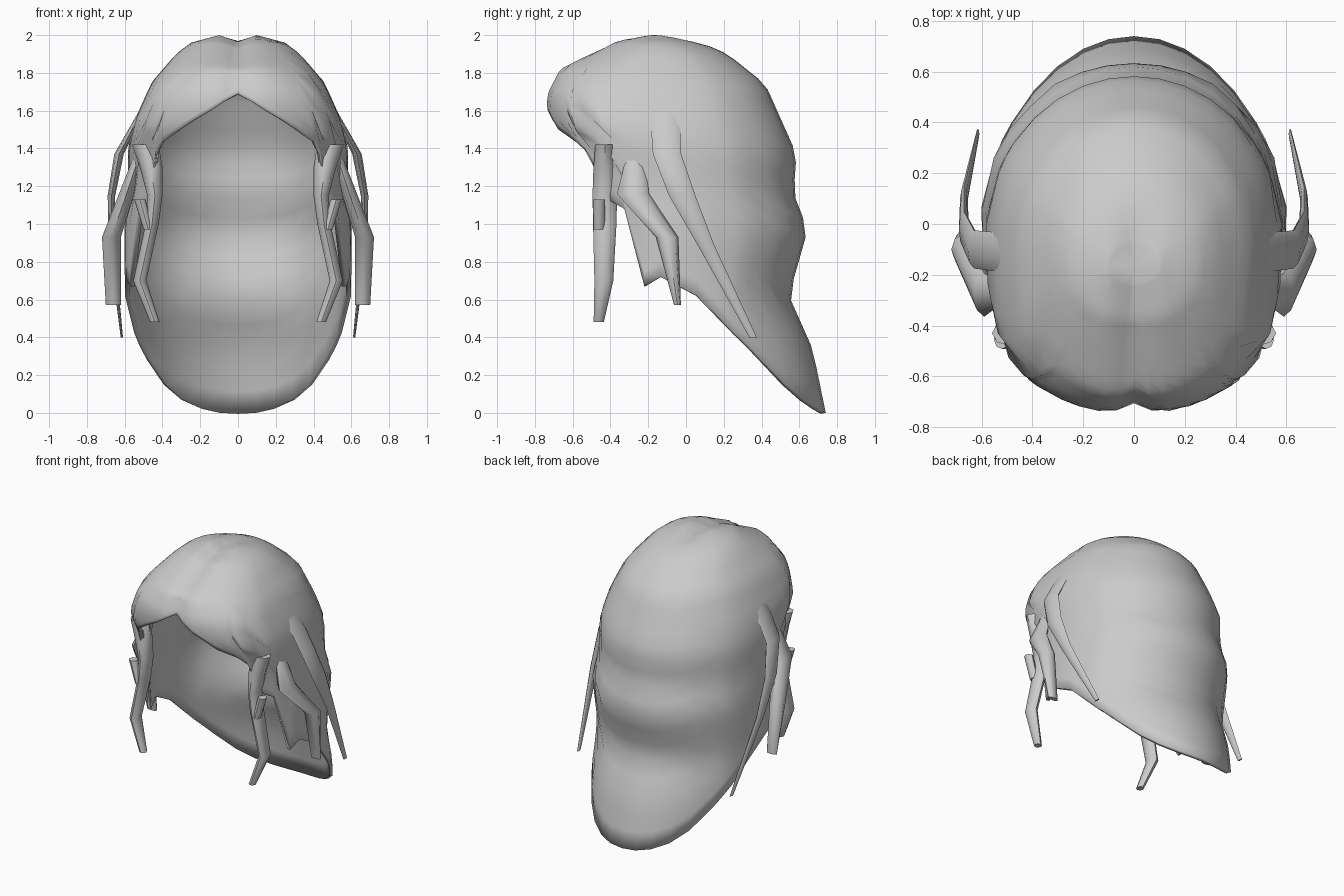
import bpy, bmesh, math

cube = bpy.data.objects.get("Cube")
if cube:
    bpy.data.objects.remove(cube, do_unlink=True)

grey = bpy.data.materials.new("hair_grey")
grey.use_nodes = True
grey.diffuse_color = (0.6, 0.6, 0.6, 1)
grey.node_tree.nodes["Principled BSDF"].inputs["Base Color"].default_value = (0.6, 0.6, 0.6, 1)


def finish(bm, name, angle):
    bmesh.ops.recalc_face_normals(bm, faces=bm.faces)
    mesh = bpy.data.meshes.new(name)
    bm.to_mesh(mesh)
    bm.free()
    mesh.materials.append(grey)
    obj = bpy.data.objects.new(name, mesh)
    bpy.context.collection.objects.link(obj)
    bpy.ops.object.select_all(action="DESELECT")
    obj.select_set(True)
    bpy.context.view_layer.objects.active = obj
    bpy.ops.object.shade_smooth_by_angle(angle=math.radians(angle))
    return obj


def interp(keys, z):
    for (z0, v0), (z1, v1) in zip(keys, keys[1:]):
        if z <= z1:
            return v0 + (v1 - v0) * (z - z0) / (z1 - z0)
    return keys[-1][1]


# Cap outline by height: half width, back, front, centre depth, front squareness
WIDTH = [(0, .58), (.37, .6), (1, .605), (1.15, .585), (1.4, .585), (1.55, .55),
         (1.75, .46), (1.9, .33), (1.96, .25), (2, .1)]
BACK = [(0, .74), (.34, .67), (.62, .545), (.97, .645), (1.16, .57), (1.37, .585),
        (1.74, .42), (1.9, .22), (1.96, .08), (2, -.08)]
FRONT = [(0, -.58), (1.1, -.61), (1.37, -.66), (1.5, -.73), (1.64, -.75), (1.7, -.74),
         (1.82, -.68), (1.97, -.38), (2, -.24)]
CENTRE = [(0, 0), (1, 0), (1.5, -.08), (2, -.17)]
POWER = [(0, .85), (1.3, .85), (1.5, .5), (1.7, .5), (1.9, .8), (2, 1)]
# Lower hem: angle from the back, height
HEM = [(0, 0), (10, .005), (20, .025), (31, .07), (42, .15), (54, .28), (60, .35),
       (66, .42), (84, .62), (100, .72), (108, .67), (118, 1.08), (128, 1.13),
       (132, 1.36), (136, 1.43), (147, 1.5), (155, 1.55), (164, 1.6), (172, 1.65),
       (180, 1.69)]
ROWS = 26


def cap_point(deg, z, side):
    a = math.radians(deg)
    s, k = math.sin(a), math.cos(a)
    c = interp(CENTRE, z)
    x = interp(WIDTH, z) * s
    if k >= 0:
        y = c + (interp(BACK, z) - c) * k
    else:
        y = c + (interp(FRONT, z) - c) * abs(k) ** interp(POWER, z)
    # Shallow centre parting that fades out behind the crown
    dip = .035 * max(0, 1 - x / .1) * min(1, max(0, (.1 - y) / .2))
    if z > 1.6:
        steep = min(1, max(0, (1.95 - z) / .2))
        y += dip * steep
        z -= dip * (1 - steep)
    return side * x, y, z


# Hair cap: columns from hem to crown
bm = bmesh.new()
cols = [(d, h, 1) for d, h in HEM] + [(d, h, -1) for d, h in HEM[-2:0:-1]]
grid = []
for deg, hem, side in cols:
    col = []
    for r in range(ROWS + 1):
        z = hem + (2 - hem) * math.sin(math.pi / 2 * r / ROWS)
        col.append(bm.verts.new(cap_point(deg, z, side)))
    grid.append(col)
for i, col in enumerate(grid):
    nxt = grid[(i + 1) % len(grid)]
    for r in range(ROWS):
        bm.faces.new((col[r], nxt[r], nxt[r + 1], col[r + 1]))
pole = bm.verts.new((0, -.17, 1.965))
for i, col in enumerate(grid):
    bm.faces.new((col[-1], grid[(i + 1) % len(grid)][-1], pole))
cap = finish(bm, "hair_cap", 60)
solid = cap.modifiers.new("thickness", "SOLIDIFY")
solid.thickness = .025
solid.offset = -1


# Strand: tapered loft through (x, y, z, half thickness, half depth)
def strand(name, path, side, sides=8):
    bm = bmesh.new()
    rings = []
    for x, y, z, tx, ty in path:
        rings.append([bm.verts.new((side * (x + tx * math.cos(a)), y + ty * math.sin(a), z))
                      for a in (2 * math.pi * j / sides for j in range(sides))])
    for a, b in zip(rings, rings[1:]):
        for j in range(sides):
            k = (j + 1) % sides
            bm.faces.new((a[j], a[k], b[k], b[j]))
    bm.faces.new(rings[0])
    bm.faces.new(rings[-1])
    finish(bm, name, 50)


STRANDS = {
    "front_lock": [(.49, -.43, 1.42, .07, .05), (.46, -.43, 1.3, .06, .06),
                   (.44, -.43, 1.15, .04, .065), (.455, -.43, 1, .035, .062),
                   (.52, -.435, .7, .035, .05), (.44, -.462, .48, .025, .027)],
    "small_tuft": [(.52, -.46, 1.13, .03, .032), (.475, -.46, .97, .025, .03)],
    "side_lock": [(.53, -.27, 1.34, .03, .05), (.59, -.28, 1.16, .04, .085),
                  (.67, -.1, .93, .05, .06), (.66, -.045, .57, .04, .018)],
    "long_lock": [(.45, -.12, 1.71, .01, .08), (.63, -.1, 1.37, .025, .075),
                  (.67, -.02, 1.15, .02, .07), (.67, .1, .9, .015, .045),
                  (.615, .355, .4, .006, .02)],
}
for label, path in STRANDS.items():
    for prefix, side in (("left_", 1), ("right_", -1)):
        strand(prefix + label, path, side)
